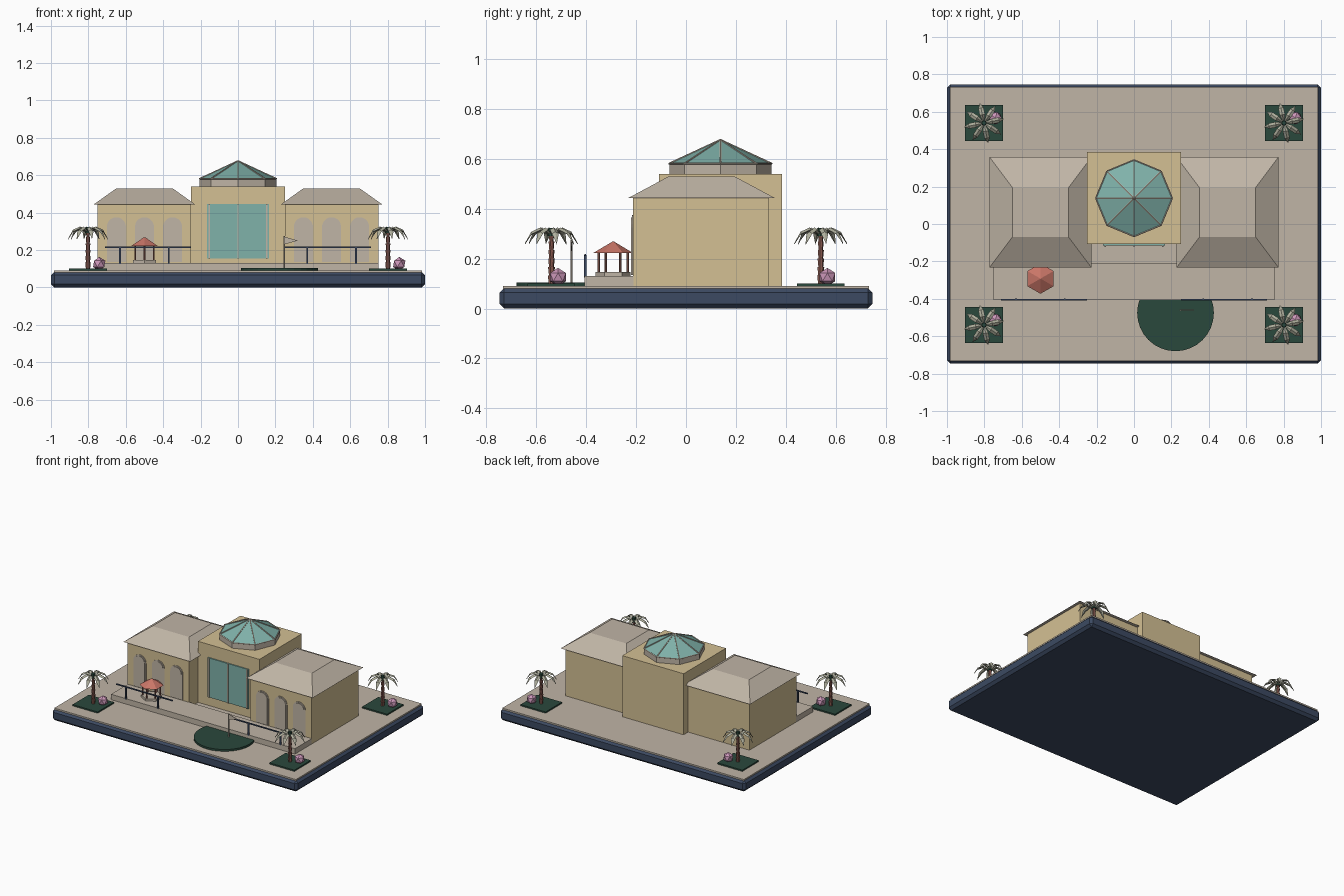
import bpy, bmesh, math
from mathutils import Vector, Matrix

if "Cube" in bpy.data.objects:
    bpy.data.objects.remove(bpy.data.objects["Cube"])


def mat(name, r, g, b):
    m = bpy.data.materials.new(name)
    lin = [((c / 255 + 0.055) / 1.055) ** 2.4 for c in (r, g, b)]
    m.diffuse_color = (*lin, 1)
    m.use_nodes = True
    m.node_tree.nodes["Principled BSDF"].inputs["Base Color"].default_value = m.diffuse_color
    return m


WALL = mat("sand_wall", 212, 192, 148)
STONE = mat("pale_stone", 192, 181, 166)
GLASS = mat("teal_glass", 128, 178, 170)
NAVY = mat("navy", 60, 74, 98)
GREEN = mat("dark_green", 42, 72, 60)
PINK = mat("pink_blossom", 203, 150, 184)
CORAL = mat("coral_roof", 202, 118, 104)
BARK = mat("brown_bark", 142, 94, 84)
FROND = mat("sage_frond", 176, 176, 158)


def finish(name, bm, material):
    bmesh.ops.recalc_face_normals(bm, faces=bm.faces)
    me = bpy.data.meshes.new(name)
    bm.to_mesh(me)
    bm.free()
    me.materials.append(material)
    ob = bpy.data.objects.new(name, me)
    bpy.context.collection.objects.link(ob)
    return ob


def add_box(bm, x0, x1, y0, y1, z0, z1):
    m = Matrix.Translation(((x0 + x1) / 2, (y0 + y1) / 2, (z0 + z1) / 2))
    bmesh.ops.create_cube(bm, size=1, matrix=m @ Matrix.Diagonal((x1 - x0, y1 - y0, z1 - z0, 1)))


def box(name, material, *dims):
    bm = bmesh.new()
    add_box(bm, *dims)
    return finish(name, bm, material)


def add_cone(bm, x, y, z0, z1, r0, r1, n):
    # first corner points along +y
    m = Matrix.Translation((x, y, (z0 + z1) / 2))
    bmesh.ops.create_cone(bm, cap_ends=True, segments=n, radius1=r0, radius2=r1, depth=z1 - z0, matrix=m)


def cone(name, material, *dims):
    bm = bmesh.new()
    add_cone(bm, *dims)
    return finish(name, bm, material)


def add_bar(bm, a, b, r, n=6):
    a, b = Vector(a), Vector(b)
    d = b - a
    m = Matrix.Translation((a + b) / 2) @ d.to_track_quat('Z', 'Y').to_matrix().to_4x4()
    bmesh.ops.create_cone(bm, cap_ends=True, segments=n, radius1=r, radius2=r, depth=d.length, matrix=m)


def prism_y(bm, pts, y0, y1):
    # extrude an x-z outline along y
    face = bm.faces.new([bm.verts.new((x, y0, z)) for x, z in pts])
    ext = bmesh.ops.extrude_face_region(bm, geom=[face])
    bmesh.ops.translate(bm, vec=(0, y1 - y0, 0), verts=[v for v in ext["geom"] if isinstance(v, bmesh.types.BMVert)])


# chamfered base and paving
bm = bmesh.new()
add_box(bm, -1, 1, -0.747, 0.747, 0, 0.083)
bmesh.ops.bevel(bm, geom=bm.edges[:], offset=0.018, segments=1, affect='EDGES')
finish("base", bm, NAVY)
box("paving", STONE, -0.985, 0.985, -0.733, 0.733, 0.07, 0.09)
box("terrace", STONE, -0.75, 0.75, -0.407, -0.21, 0.085, 0.13)

# central hall with glazed front
box("hall", WALL, -0.25, 0.25, -0.108, 0.385, 0.085, 0.54)
box("hall_window", GLASS, -0.167, 0.167, -0.116, -0.107, 0.155, 0.445)
bm = bmesh.new()
for x in (-0.155, 0, 0.155):
    add_box(bm, x - 0.004, x + 0.004, -0.122, -0.115, 0.155, 0.445)
finish("window_mullions", bm, STONE)

# octagonal skylight
CY = 0.138
cone("skylight_drum", STONE, 0, CY, 0.54, 0.58, 0.205, 0.205, 8)
cone("skylight_roof", GLASS, 0, CY, 0.58, 0.675, 0.205, 0.004, 8)
bm = bmesh.new()
rim = [(0.205 * math.sin(i * math.pi / 4), CY + 0.205 * math.cos(i * math.pi / 4), 0.581) for i in range(8)]
for i, p in enumerate(rim):
    add_bar(bm, p, (0, CY, 0.676), 0.004)
    add_bar(bm, p, rim[i - 1], 0.004)
finish("skylight_ribs", bm, STONE)

# wings, hipped roofs with flat tops, arched windows, railings
for s, side in ((-1, "left"), (1, "right")):
    c = s * 0.5
    box(side + "_wing", WALL, c - 0.25, c + 0.25, -0.213, 0.332, 0.085, 0.445)
    bm = bmesh.new()
    add_box(bm, c - 0.272, c + 0.272, -0.232, 0.357, 0.443, 0.53)
    for v in bm.verts:
        if v.co.z > 0.5:
            v.co.x = c + math.copysign(0.15, v.co.x - c)
            v.co.y = 0.0625 + math.copysign(0.132, v.co.y - 0.0625)
    finish(side + "_wing_roof", bm, STONE)
    bm = bmesh.new()
    for dx in (-0.15, 0, 0.15):
        for r, y in ((0.051, -0.217), (0.042, -0.221)):
            arc = [(c + dx + r * math.cos(t * math.pi / 10), 0.324 + r * math.sin(t * math.pi / 10)) for t in range(11)]
            prism_y(bm, [(c + dx - r, 0.135), (c + dx + r, 0.135)] + arc, y, -0.212)
    finish(side + "_arched_windows", bm, STONE)
    bm = bmesh.new()
    add_box(bm, c + s * -0.02 - 0.23, c + s * -0.02 + 0.23, -0.408, -0.4, 0.211, 0.219)
    for dx in (-0.13, 0.13):
        add_box(bm, c + dx - 0.005, c + dx + 0.005, -0.409, -0.399, 0.125, 0.215)
    finish(side + "_railing", bm, NAVY)

# small hexagonal pavilion on the terrace
PX, PY = -0.5, -0.292
cone("pavilion_floor", STONE, PX, PY, 0.13, 0.146, 0.07, 0.07, 6)
cone("pavilion_roof", CORAL, PX, PY, 0.222, 0.268, 0.081, 0.004, 6)
bm = bmesh.new()
for i in range(6):
    a = i * math.pi / 3
    add_cone(bm, PX + 0.058 * math.sin(a), PY + 0.058 * math.cos(a), 0.14, 0.226, 0.005, 0.005, 6)
finish("pavilion_posts", bm, BARK)

# round lawn with pennant pole
cone("round_lawn", GREEN, 0.222, -0.475, 0.085, 0.104, 0.205, 0.205, 32)
cone("flag_pole", STONE, 0.247, -0.46, 0.1, 0.275, 0.004, 0.004, 6)
bm = bmesh.new()
prism_y(bm, [(0.247, 0.272), (0.32, 0.25), (0.247, 0.23)], -0.462, -0.458)
finish("pennant", bm, STONE)


def palm(tag, x, y):
    box(tag + "_planter", GREEN, x - 0.102, x + 0.102, y - 0.095, y + 0.095, 0.085, 0.1)
    # ringed trunk
    bm = bmesh.new()
    for i in range(6):
        z, r = 0.098 + i * 0.034, 0.014 - i * 0.0007
        add_cone(bm, x, y, z, z + 0.035, r * 0.8, r * 1.1, 7)
    finish(tag + "_trunk", bm, BARK)
    # drooping folded fronds: distance, height, half width
    bm = bmesh.new()
    path = [(0.008, 0.303, 0.004), (0.045, 0.325, 0.015), (0.082, 0.308, 0.014), (0.108, 0.262, 0.001)]
    for i in range(8):
        a = i * math.pi / 4 + 0.2
        d, n = Vector((math.cos(a), math.sin(a), 0)), Vector((-math.sin(a), math.cos(a), 0))
        rows = []
        for r, z, w in path:
            p = Vector((x, y, z)) + d * r
            drop = Vector((0, 0, -w * 0.6))
            rows.append([bm.verts.new(q) for q in (p - n * w + drop, p, p + n * w + drop, p + Vector((0, 0, -0.005)) + drop)])
        for p, q in zip(rows, rows[1:]):
            for k in range(4):
                bm.faces.new((p[k], p[(k + 1) % 4], q[(k + 1) % 4], q[k]))
        bm.faces.new(rows[0])
        bm.faces.new(rows[-1])
    finish(tag + "_fronds", bm, FROND)
    cone(tag + "_crown", GREEN, x, y, 0.29, 0.322, 0.016, 0.012, 8)
    # blossom bush
    bm = bmesh.new()
    bmesh.ops.create_icosphere(bm, subdivisions=1, radius=0.037,
                               matrix=Matrix.Translation((x + 0.06, y + 0.027, 0.126)))
    finish(tag + "_blossom_bush", bm, PINK)


for sx, nx in ((-1, "left"), (1, "right")):
    for sy, ny in ((-1, "front"), (1, "back")):
        palm(f"{ny}_{nx}_palm", sx * 0.802, sy * 0.54)
